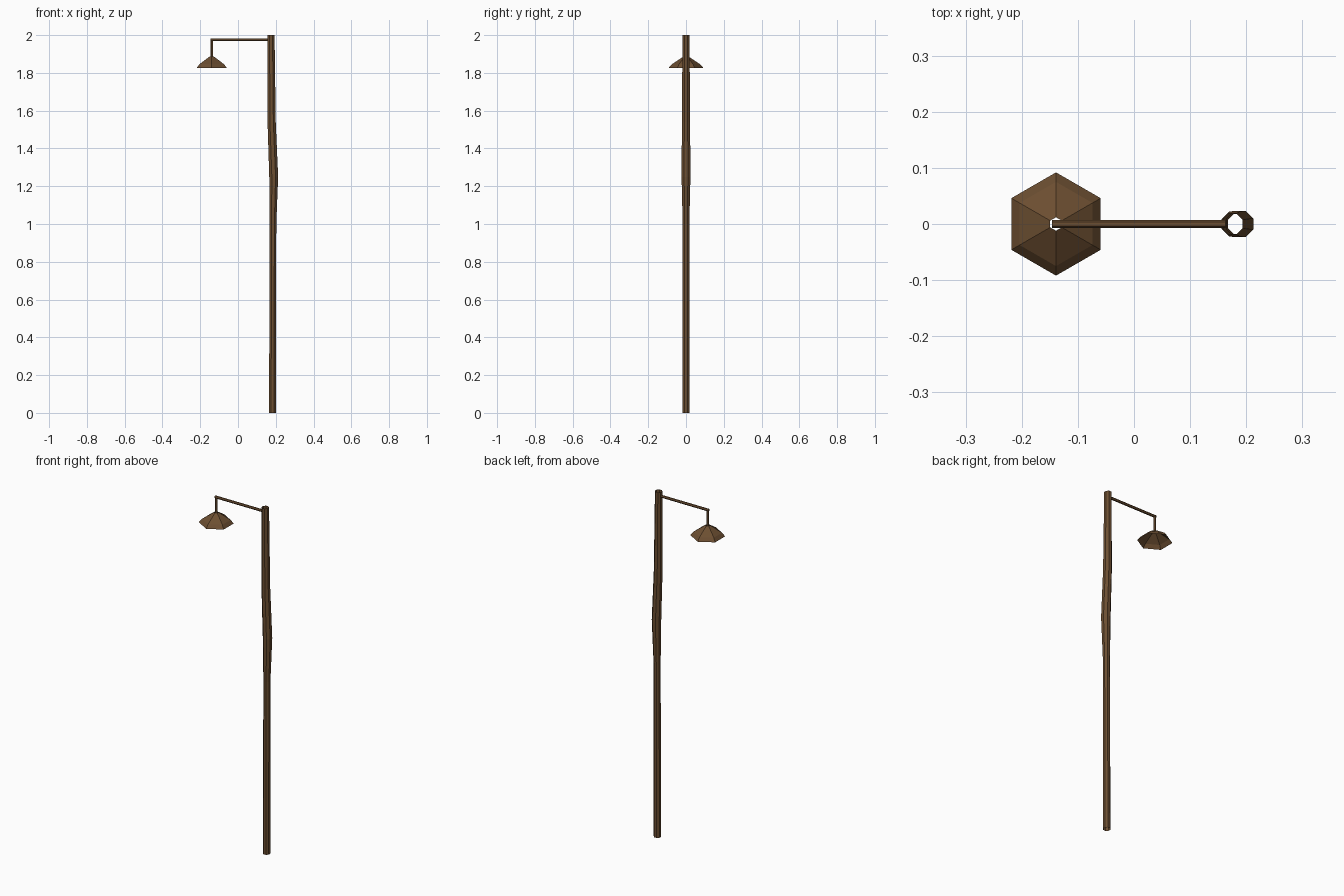
import bpy, bmesh, math
from mathutils import Vector

if "Cube" in bpy.data.objects:
    bpy.data.objects.remove(bpy.data.objects["Cube"])

brown = bpy.data.materials.new("dark_brown")
brown.diffuse_color = (0.15, 0.077, 0.031, 1)
brown.use_nodes = True
brown.node_tree.nodes["Principled BSDF"].inputs["Base Color"].default_value = brown.diffuse_color


def loft(name, rings, sides, axis='Z', turn=0.0, caps=False):
    """Join polygon rings (centre, radius) stacked along an axis."""
    bm = bmesh.new()
    loops = []
    for centre, r in rings:
        loop = []
        for i in range(sides):
            a = turn + 2 * math.pi * i / sides
            u, v = r * math.cos(a), r * math.sin(a)
            off = Vector((u, v, 0)) if axis == 'Z' else Vector((0, u, v))
            loop.append(bm.verts.new(Vector(centre) + off))
        loops.append(loop)
    for a, b in zip(loops, loops[1:]):
        for i in range(sides):
            j = (i + 1) % sides
            bm.faces.new((a[i], a[j], b[j], b[i]))
    if caps:
        bm.faces.new(loops[0][::-1])
        bm.faces.new(loops[-1])
    mesh = bpy.data.meshes.new(name)
    bm.to_mesh(mesh)
    bm.free()
    mesh.materials.append(brown)
    ob = bpy.data.objects.new(name, mesh)
    bpy.context.collection.objects.link(ob)
    return ob


# Crooked open-ended post: height, centre x, radius
post = [(0, 0.183, 0.020), (1.0, 0.185, 0.019), (1.25, 0.189, 0.0255),
        (1.54, 0.178, 0.0235), (2.0, 0.175, 0.020)]
loft("post", [((x, 0, z), r) for z, x, r in post], 8, turn=math.pi / 8)

# Horizontal arm and hanging rod
LX = -0.139
loft("arm", [((LX - 0.007, 0, 1.975), 0.0075), ((0.163, 0, 1.975), 0.0075)],
     6, axis='X', turn=0, caps=True)
loft("hanging_rod", [((LX, 0, 1.882), 0.0075), ((LX, 0, 1.975), 0.0075)],
     6, turn=math.pi / 6)

# Open hexagonal lamp shade: height, radius
shade = [(1.826, 0.092), (1.846, 0.075), (1.887, 0.012)]
loft("lamp_shade", [((LX, 0, z), r) for z, r in shade], 6, turn=math.pi / 6)
